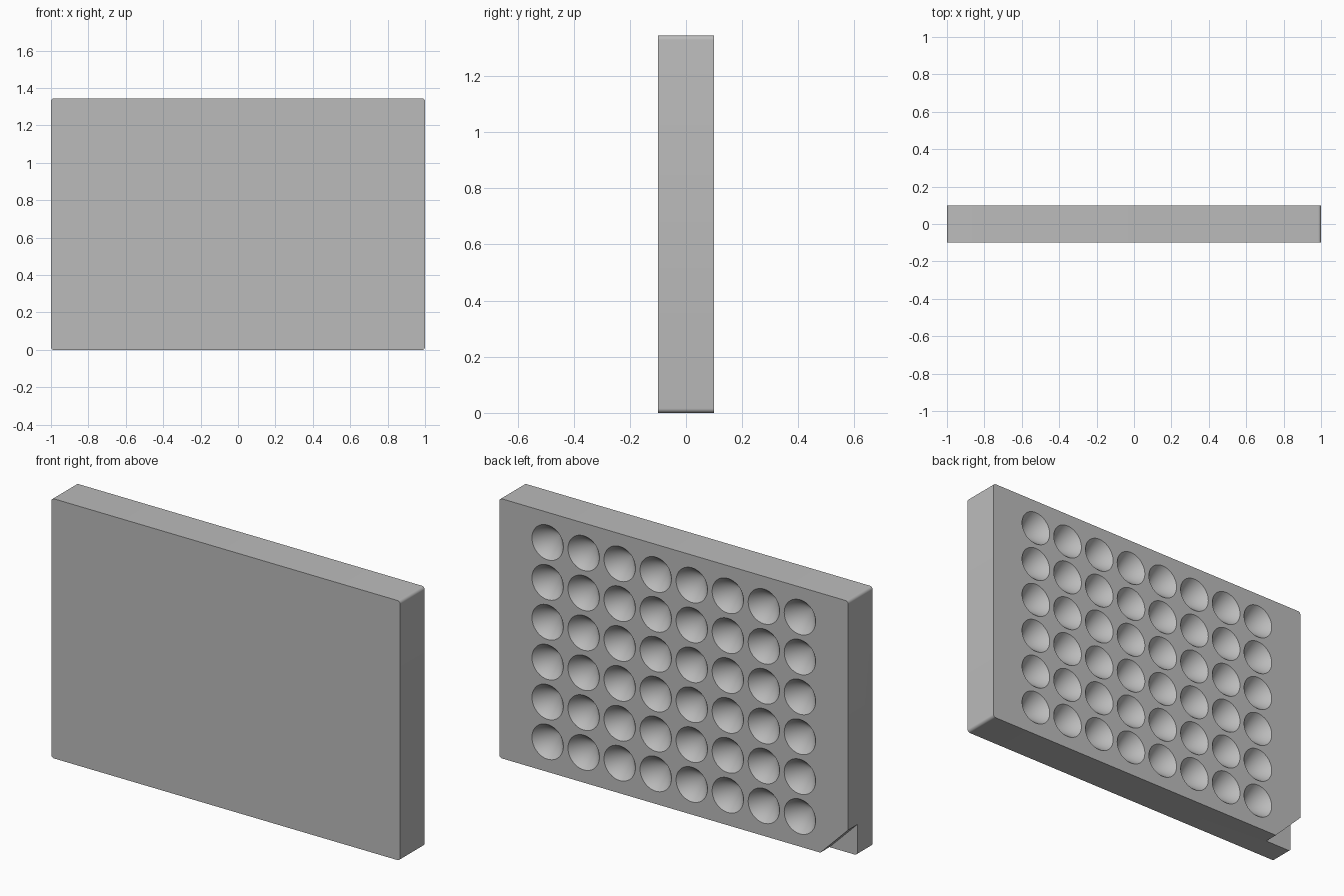
import bpy, bmesh, math
from mathutils import Matrix, Vector

if "Cube" in bpy.data.objects:
    bpy.data.objects.remove(bpy.data.objects["Cube"], do_unlink=True)

WIDTH, HEIGHT, DEPTH = 2.0, 1.345, 0.2
CORNER = 0.016
COLS, ROWS, PITCH = 8, 6, 0.2066
WELL_RADIUS, WELL_DEPTH = 0.09, 0.1
NOTCH, NOTCH_DEPTH = 0.16, 0.075

grey = bpy.data.materials.new("plain_grey")
grey.use_nodes = True
colour = (0.5, 0.5, 0.5, 1)
grey.diffuse_color = colour
grey.node_tree.nodes["Principled BSDF"].inputs["Base Color"].default_value = colour


def make_object(name, bm):
    bmesh.ops.recalc_face_normals(bm, faces=bm.faces)
    mesh = bpy.data.meshes.new(name)
    bm.to_mesh(mesh)
    bm.free()
    mesh.materials.append(grey)
    obj = bpy.data.objects.new(name, mesh)
    bpy.context.collection.objects.link(obj)
    return obj


def prism(bm, outline, y, length):
    """Extrude an outline of (x, z) points along y."""
    face = bm.faces.new([bm.verts.new((x, y, z)) for x, z in outline])
    new = bmesh.ops.extrude_face_region(bm, geom=[face])["geom"]
    verts = [v for v in new if isinstance(v, bmesh.types.BMVert)]
    bmesh.ops.translate(bm, verts=verts, vec=(0, length, 0))


# Slab with four rounded corners
outline = []
for i, (sx, sz) in enumerate([(1, 1), (-1, 1), (-1, -1), (1, -1)]):
    for step in range(7):
        a = math.radians(90 * i + 15 * step)
        outline.append((sx * (WIDTH / 2 - CORNER) + CORNER * math.cos(a),
                        HEIGHT / 2 + sz * (HEIGHT / 2 - CORNER) + CORNER * math.sin(a)))
bm = bmesh.new()
prism(bm, outline, -DEPTH / 2, DEPTH)
plate = make_object("well_plate", bm)

# Cutter: a grid of cones that open through the back
bm = bmesh.new()
over = 0.02
length = WELL_DEPTH + over
turn = Matrix.Rotation(math.radians(90), 4, "X")
for col in range(COLS):
    for row in range(ROWS):
        centre = Vector(((col - (COLS - 1) / 2) * PITCH,
                         DEPTH / 2 + over - length / 2,
                         HEIGHT / 2 + (row - (ROWS - 1) / 2) * PITCH))
        bmesh.ops.create_cone(bm, cap_ends=True, segments=48,
                              radius1=WELL_RADIUS * length / WELL_DEPTH, radius2=0,
                              depth=length, matrix=Matrix.Translation(centre) @ turn)
wells = make_object("well_cutter", bm)

# Cutter: triangular step in the lower back corner
bm = bmesh.new()
e = 0.05
prism(bm, [(-WIDTH / 2 - e, -e), (-WIDTH / 2 + NOTCH + e, -e), (-WIDTH / 2 - e, NOTCH + e)],
      DEPTH / 2 - NOTCH_DEPTH, NOTCH_DEPTH + e)
notch = make_object("notch_cutter", bm)

# Cut the plate and discard the cutters
bpy.ops.object.select_all(action="DESELECT")
bpy.context.view_layer.objects.active = plate
plate.select_set(True)
for cutter in (wells, notch):
    cutter.hide_render = True
    mod = plate.modifiers.new(cutter.name, "BOOLEAN")
    mod.operation = "DIFFERENCE"
    mod.solver = "EXACT"
    mod.use_self = cutter is wells
    mod.object = cutter
    bpy.ops.object.modifier_apply(modifier=mod.name)
    bpy.data.objects.remove(cutter, do_unlink=True)
bpy.ops.object.shade_smooth_by_angle(angle=math.radians(30))
